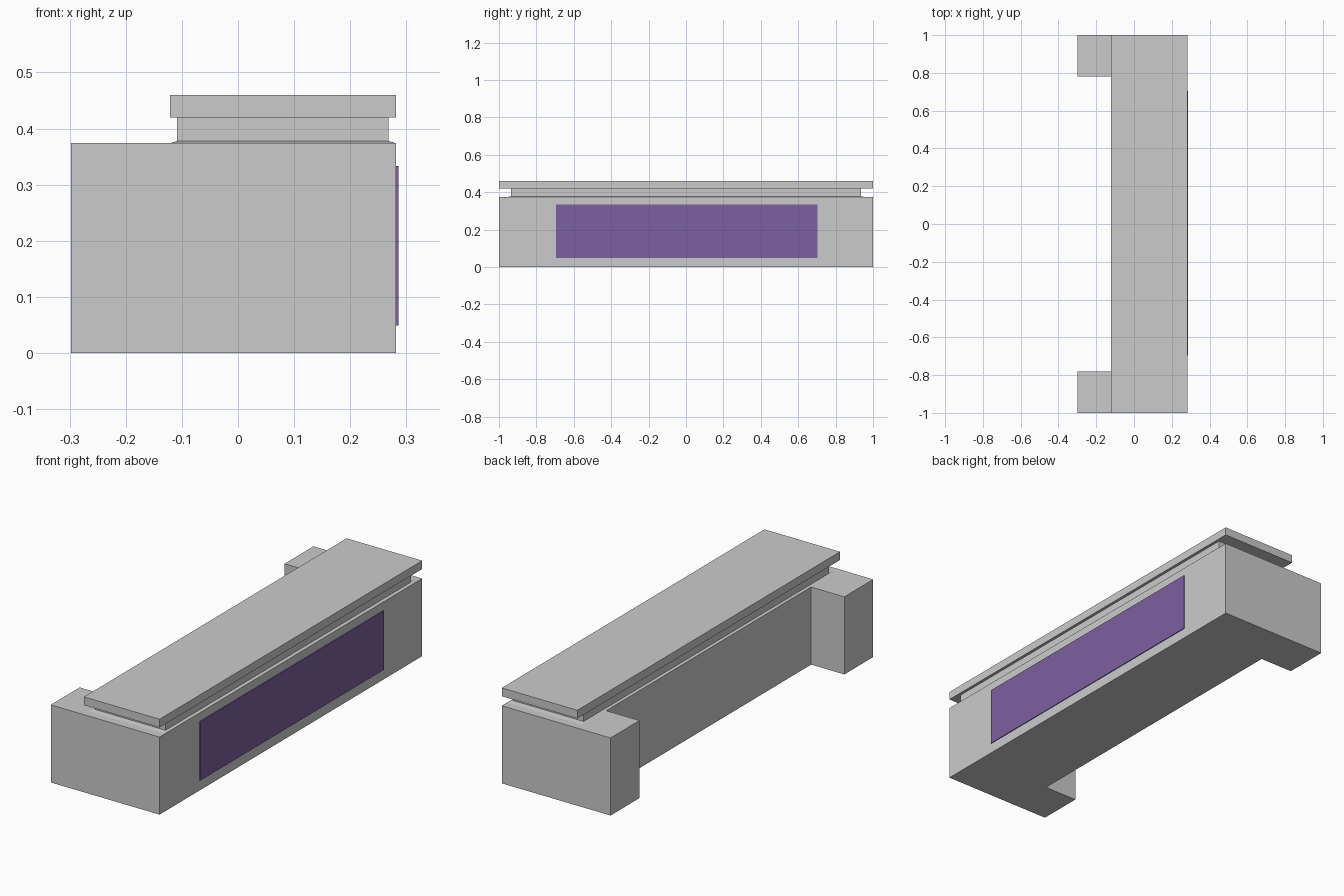
import bpy, bmesh

if "Cube" in bpy.data.objects:
    bpy.data.objects.remove(bpy.data.objects["Cube"])


def prism(name, outline, z0, z1):
    """Extrude a flat xy outline from z0 up to z1."""
    bm = bmesh.new()
    face = bm.faces.new([bm.verts.new((x, y, z0)) for x, y in outline])
    res = bmesh.ops.extrude_face_region(bm, geom=[face])
    top = [v for v in res["geom"] if isinstance(v, bmesh.types.BMVert)]
    bmesh.ops.translate(bm, verts=top, vec=(0, 0, z1 - z0))
    bmesh.ops.recalc_face_normals(bm, faces=bm.faces)
    return finish(name, bm)


def stack(name, rings):
    """Loft rectangles (x0, x1, half_y, z) into one closed solid."""
    bm = bmesh.new()
    loops = [[bm.verts.new(p) for p in
              ((x0, -h, z), (x1, -h, z), (x1, h, z), (x0, h, z))]
             for x0, x1, h, z in rings]
    for a, b in zip(loops, loops[1:]):
        for i in range(4):
            j = (i + 1) % 4
            bm.faces.new((a[i], a[j], b[j], b[i]))
    bm.faces.new(loops[0][::-1])
    bm.faces.new(loops[-1])
    bmesh.ops.recalc_face_normals(bm, faces=bm.faces)
    return finish(name, bm)


def finish(name, bm):
    mesh = bpy.data.meshes.new(name)
    bm.to_mesh(mesh)
    bm.free()
    obj = bpy.data.objects.new(name, mesh)
    bpy.context.collection.objects.link(obj)
    return obj


def rect(x0, x1, y0, y1):
    return [(x0, y0), (x1, y0), (x1, y1), (x0, y1)]


BACK, INNER, FRONT = -0.298, -0.121, 0.282

# U-shaped counter body with a return at each end
prism("counter_body",
      [(BACK, -1), (FRONT, -1), (FRONT, 1), (BACK, 1),
       (BACK, 0.78), (INNER, 0.78), (INNER, -0.78), (BACK, -0.78)],
      0, 0.374)

# Recessed neck with a thin flared foot
stack("neck", [(INNER, FRONT, 0.96, 0.374),
               (-0.109, 0.268, 0.935, 0.378),
               (-0.109, 0.268, 0.935, 0.42)])

# Overhanging worktop
prism("worktop", rect(INNER, FRONT, -1, 1), 0.42, 0.46)

# Coloured panel on the customer side
panel = prism("display_panel", rect(FRONT, 0.286, -0.695, 0.703), 0.049, 0.333)
purple = bpy.data.materials.new("panel_purple")
purple.diffuse_color = (0.2, 0.12, 0.35, 1)
purple.use_nodes = True
purple.node_tree.nodes["Principled BSDF"].inputs["Base Color"].default_value = purple.diffuse_color
panel.data.materials.append(purple)
